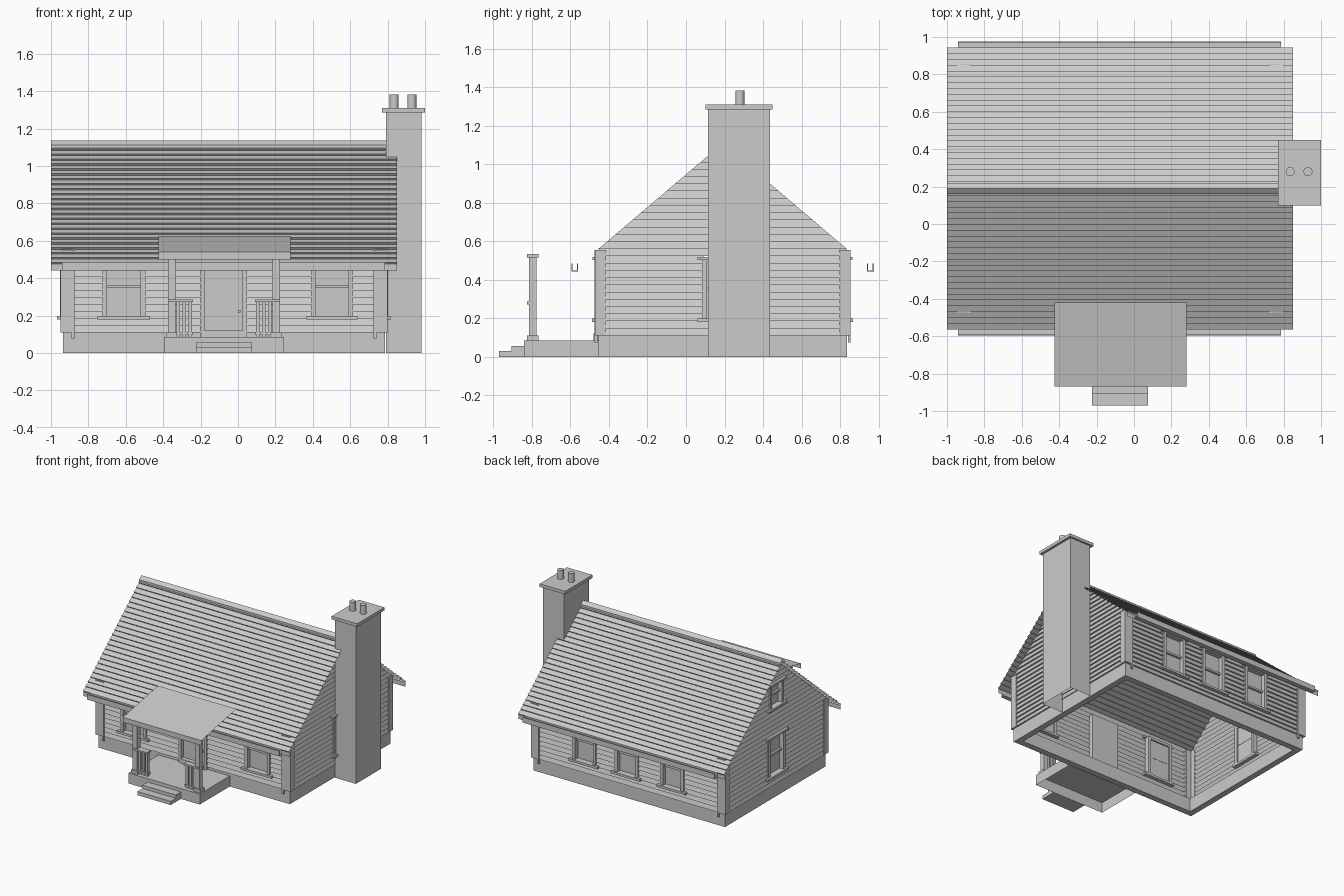
import bpy, bmesh
from math import hypot
from mathutils import Vector

old = bpy.data.objects.get("Cube")
if old:
    bpy.data.objects.remove(old)

grey = bpy.data.materials.new("plain_grey")
grey.use_nodes = True
grey.diffuse_color = (0.6, 0.6, 0.6, 1)
grey.node_tree.nodes["Principled BSDF"].inputs["Base Color"].default_value = (0.6, 0.6, 0.6, 1)

# Main dimensions
XL, XR, YF, YB = -0.935, 0.785, -0.455, 0.835
MID, HALF = 0.19, 0.645
EAVE, SLOPE, BASE = 0.56, 0.85, 0.11
RIDGE = EAVE + HALF * SLOPE


def finish(name, bm):
    mesh = bpy.data.meshes.new(name)
    bm.to_mesh(mesh)
    bm.free()
    mesh.materials.append(grey)
    ob = bpy.data.objects.new(name, mesh)
    bpy.context.scene.collection.objects.link(ob)
    return ob


def sheet(name, quads):
    bm = bmesh.new()
    for q in quads:
        bm.faces.new([bm.verts.new(p) for p in q])
    bmesh.ops.remove_doubles(bm, verts=bm.verts, dist=1e-5)
    return finish(name, bm)


def world(x, y, z):
    return Vector((x, y, z))


# Wall frames: u runs to the right seen from outside, n points outwards
SIDES = {
    "front": lambda u, n, z: Vector((u, YF - n, z)),
    "back": lambda u, n, z: Vector((-u, YB + n, z)),
    "left": lambda u, n, z: Vector((XR + n, u, z)),
    "right": lambda u, n, z: Vector((XL - n, -u, z)),
}


def boxes(name, items, place=world, bottom=True):
    """Each item is (a0, a1, b0, b1, z0, z1) in the given frame."""
    bm = bmesh.new()
    for a0, a1, b0, b1, z0, z1 in items:
        lo = [bm.verts.new(place(a, b, z0)) for a, b in ((a0, b0), (a1, b0), (a1, b1), (a0, b1))]
        hi = [bm.verts.new(place(a, b, z1)) for a, b in ((a0, b0), (a1, b0), (a1, b1), (a0, b1))]
        if bottom:
            bm.faces.new(lo[::-1])
        bm.faces.new(hi)
        for i in range(4):
            j = (i + 1) % 4
            bm.faces.new((lo[i], lo[j], hi[j], hi[i]))
    bmesh.ops.recalc_face_normals(bm, faces=bm.faces)
    return finish(name, bm)


# Lapped siding, left open where windows and the door sit
def siding(side, u_mid, half_at, top, holes):
    place, quads, z0, step = SIDES[side], [], BASE, 0.0375
    while z0 < top - 0.001:
        z1 = min(z0 + step, top)
        h0, h1 = half_at(z0), half_at(z1)
        cuts = [(u_mid - h0, u_mid - h1)]
        for a, b, c, d in sorted(holes):
            if c < (z0 + z1) / 2 < d:
                cuts += [(a, a), (b, b)]
        cuts.append((u_mid + h0, u_mid + h1))
        for (a, at), (b, bt) in zip(cuts[::2], cuts[1::2]):
            quads.append([place(a, 0.012, z0), place(b, 0.012, z0), place(bt, 0, z1), place(at, 0, z1)])
            quads.append([place(a, 0, z0), place(b, 0, z0), place(b, 0.012, z0), place(a, 0.012, z0)])
        z0 = z1
    sheet(side + "_siding", quads)


def window(name, side, u0, u1, z0, z1):
    place, t = SIDES[side], 0.02
    zm = (z0 + z1) / 2
    boxes(name + "_frame", [
        (u0 - 0.005, u0 + t, -0.03, 0.018, z0, z1), (u1 - t, u1 + 0.005, -0.03, 0.018, z0, z1),
        (u0, u1, -0.03, 0.018, z1 - t, z1), (u0, u1, -0.02, 0.0, zm - 0.008, zm + 0.008),
        (u0 - 0.03, u1 + 0.03, -0.03, 0.032, z0 - 0.015, z0 + 0.003),
        (u0 - 0.03, u1 + 0.03, -0.01, 0.03, z1 - 0.012, z1 + 0.004)], place)
    sheet(name + "_pane", [[place(u0, -0.018, z0), place(u1, -0.018, z0),
                            place(u1, -0.018, z1), place(u0, -0.018, z1)]])


def gable(z):
    return min(HALF, max(0.002, (RIDGE - z) / SLOPE))


openings = {
    "front": [(-0.72, -0.50, 0.195, 0.515), (0.395, 0.61, 0.195, 0.515)],
    "back": [(-u - 0.1, -u + 0.1, 0.195, 0.515) for u in (-0.47, -0.06, 0.32)],
    "left": [(0.09, 0.295, 0.195, 0.515)],
    "right": [(-0.295, -0.09, 0.195, 0.515), (-0.275, -0.11, 0.745, 0.94)],
}
for side, holes in openings.items():
    for i, hole in enumerate(holes):
        window(f"{side}_window_{i + 1}", side, *hole)

door = (-0.18, 0.025, BASE, 0.48)
x_mid, x_half = (XL + XR) / 2, (XR - XL) / 2
siding("front", x_mid, lambda z: x_half, EAVE, openings["front"] + [door])
siding("back", -x_mid, lambda z: x_half, EAVE, openings["back"])
siding("left", MID, gable, RIDGE, openings["left"])
siding("right", -MID, gable, RIDGE, openings["right"])

# Foundation ring, open underneath the house
w = 0.05
boxes("foundation", [(XL, XR, YF, YF + w, 0, BASE), (XL, XR, YB - w, YB, 0, BASE),
                     (XL, XL + w, YF + w, YB - w, 0, BASE), (XR - w, XR, YF + w, YB - w, 0, BASE)])

# Corner boards and downspouts
for side, ends in (("front", (XL, XR)), ("back", (-XR, -XL))):
    a, b = ends
    boxes(side + "_corner_boards", [(a - 0.012, a + 0.045, 0, 0.018, BASE, 0.555),
                                    (b - 0.045, b + 0.012, 0, 0.018, BASE, 0.555)], SIDES[side])
    boxes(side + "_downspouts", [(a + 0.045, a + 0.06, 0.005, 0.02, 0.075, 0.555),
                                 (b - 0.06, b - 0.045, 0.005, 0.02, 0.075, 0.555)], SIDES[side])
for side, ends in (("left", (YF, YB)), ("right", (-YB, -YF))):
    a, b = ends
    boxes(side + "_corner_boards", [(a - 0.015, a + 0.04, 0, 0.014, BASE, 0.555),
                                    (b - 0.04, b + 0.015, 0, 0.014, BASE, 0.555)], SIDES[side])

# Door with frame and knob
front = SIDES["front"]
d0, d1, dz0, dz1 = door
boxes("door", [(d0, d1, -0.03, -0.01, dz0, dz1)], front)
boxes("door_frame", [(d0 - 0.022, d0, -0.03, 0.018, 0.085, dz1), (d1, d1 + 0.022, -0.03, 0.018, 0.085, dz1),
                     (d0 - 0.022, d1 + 0.022, -0.03, 0.018, dz1, dz1 + 0.02),
                     (d0, d1, -0.03, 0.025, 0.085, 0.12)], front)
boxes("door_knob", [(0, 0.014, -0.01, 0.01, 0.215, 0.23)], front)

# Shingled roof: open sawtooth sheet along x, notched beside the chimney
ROWS, LAP, REACH = 24, 0.012, 0.745
length = hypot(1, SLOPE)
ny, nz = -SLOPE / length * LAP, LAP / length
eave_z = RIDGE - REACH * SLOPE
half_profile = [(-REACH, 0.44)]
for i in range(ROWS):
    y0, y1 = (-REACH * (1 - k / ROWS) for k in (i, i + 1))
    half_profile += [(y0, RIDGE + y0 * SLOPE), (y0 + ny, RIDGE + y0 * SLOPE + nz), (y1, RIDGE + y1 * SLOPE)]
profile = half_profile + [(-y, z) for y, z in half_profile[::-1]]
CY0, CY1, CX0, CX1 = 0.113, 0.435, 0.79, 0.98


def along_x(pts, x0, end):
    quads = []
    for (ya, za), (yb, zb) in zip(pts, pts[1:]):
        if hypot(yb - ya, zb - za) > 1e-5:
            x1 = end((ya + yb) / 2 + MID)
            quads.append([(x0, ya + MID, za), (x1, ya + MID, za), (x1, yb + MID, zb), (x0, yb + MID, zb)])
    return quads


sheet("shingle_roof", along_x(profile, -1, lambda y: CX0 if CY0 < y < CY1 else 0.85))
cap = [(-0.03, 1.095), (-0.03, 1.112), (0, 1.135), (0.03, 1.112), (0.03, 1.095)]
sheet("ridge_cap", along_x(cap, -1, lambda y: CX0))

# Gutters as thin troughs below the eaves
for name, s in (("front_gutter", -1), ("back_gutter", 1)):
    e, f = sorted((MID + s * (REACH + 0.005), MID + s * (REACH + 0.04)))
    boxes(name, [(-0.94, 0.785, e, f, 0.442, 0.448), (-0.94, 0.785, e, e + 0.006, 0.448, 0.485),
                 (-0.94, 0.785, f - 0.006, f, 0.448, 0.485)])

# Chimney, hollow at the bottom, with cap and two pots
boxes("chimney", [(CX0, CX1, CY0, CY1, 0, 1.29)], bottom=False)
boxes("chimney_cap", [(0.77, 1.0, 0.1, 0.45, 1.285, 1.31)])
for i, x in enumerate((0.835, 0.93)):
    bpy.ops.mesh.primitive_cylinder_add(vertices=16, radius=0.024, depth=0.075, location=(x, 0.28, 1.345))
    pot = bpy.context.object
    pot.name = f"chimney_pot_{i + 1}"
    pot.data.materials.append(grey)
    bpy.ops.object.shade_smooth_by_angle()

# Porch floor and steps
boxes("porch_floor", [(-0.395, 0.245, -0.84, YF, 0, 0.085)], bottom=False)
boxes("porch_steps", [(-0.225, 0.075, -0.905, -0.84, 0, 0.057), (-0.225, 0.075, -0.97, -0.905, 0, 0.03)])

# Porch posts and railings, mirrored about the porch centre
PX = -0.075
for name, s in (("right", -1), ("left", 1)):
    def mirrored(u, y, z, s=s):
        return Vector((PX + s * u, y, z))
    boxes(name + "_porch_post", [(0.26, 0.3, -0.815, -0.775, 0.085, 0.535),
                                 (0.25, 0.31, -0.825, -0.765, 0.085, 0.11),
                                 (0.25, 0.31, -0.825, -0.765, 0.515, 0.535)], mirrored)
    boxes(name + "_railing", [(0.165, 0.3, -0.825, -0.775, 0.272, 0.286),
                              (0.165, 0.3, -0.815, -0.78, 0.1, 0.113)]
          + [(u, u + 0.02, -0.808, -0.788, 0.085, 0.275) for u in (0.17, 0.202, 0.235)], mirrored)

# Porch roof: sloping sheet with a front fascia
porch = [(-0.87 - MID, 0.5), (-0.87 - MID, 0.54), (-0.42 - MID, 0.625)]
sheet("porch_roof", along_x(porch, -0.425, lambda y: 0.28))
